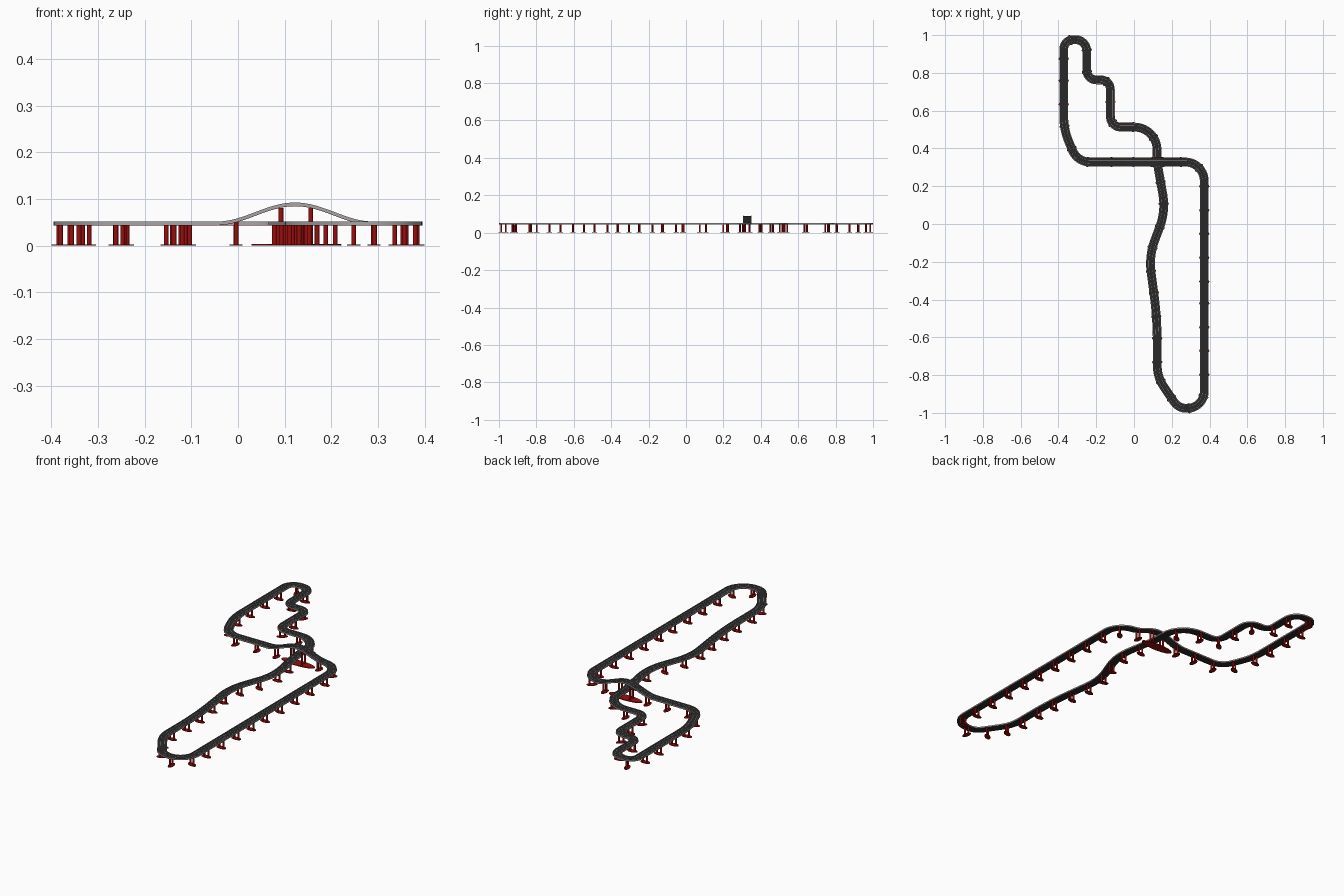
import bpy, bmesh, math
from mathutils import Vector, Matrix

if "Cube" in bpy.data.objects:
    bpy.data.objects.remove(bpy.data.objects["Cube"])

# Corners of the circuit: x, y, bend radius; the first is the bridge crown
CORNERS = [(.122, .328, 0), (.372, .328, .10), (.372, -.976, .09), (.235, -.976, .08),
           (.123, -.81, .2), (.123, -.5, 2), (.079, -.17, .35), (.168, .07, .33),
           (.122, .33, .5), (.122, .513, .12), (-.125, .513, .055), (-.125, .763, .05),
           (-.25, .763, .05), (-.25, .976, .06), (-.372, .976, .05),
           (-.372, .5, .35), (-.3, .328, .10)]
# Places where a stand is known to sit; the rest are spaced evenly between
ANCHORS = [(.246, .328), (.372, .2), (.372, -.8), (.29, -.976), (.19, -.93),
           (.123, -.73), (0, .513), (-.372, .87), (-.001, .328)]
STEP = .0105


def material(name, color):
    m = bpy.data.materials.new(name)
    m.diffuse_color = (*color, 1)
    m.use_nodes = True
    m.node_tree.nodes["Principled BSDF"].inputs["Base Color"].default_value = m.diffuse_color
    return m


BLACK = material("asphalt", (.022, .022, .022))
GREY = material("metal", (.38, .38, .38))
RED = material("red", (.33, .004, .004))


def rounded_path():
    pts = []
    n = len(CORNERS)
    for i, (x, y, r) in enumerate(CORNERS):
        p = Vector((x, y))
        if r == 0:
            pts.append(p)
            continue
        a = (Vector(CORNERS[i - 1][:2]) - p).normalized()
        b = (Vector(CORNERS[(i + 1) % n][:2]) - p).normalized()
        half = a.angle(b) / 2
        c = p + (a + b).normalized() * r / math.sin(half)
        start = p + a * r / math.tan(half) - c
        sweep = start.angle_signed(p + b * r / math.tan(half) - c)
        for k in range(17):
            pts.append(c + Matrix.Rotation(-sweep * k / 16, 2) @ start)
    return pts


def resample(pts):
    segs = [(a, b, (b - a).length) for a, b in zip(pts, pts[1:] + pts[:1])]
    total = sum(s[2] for s in segs)
    n = round(total / STEP)
    out, i, base = [], 0, 0
    for k in range(n):
        s = total * k / n
        while i < len(segs) - 1 and base + segs[i][2] < s:
            base += segs[i][2]
            i += 1
        a, b, l = segs[i]
        out.append(a.lerp(b, (s - base) / max(l, 1e-9)))
    return out, total


path, LENGTH = resample(rounded_path())
N = len(path)


def frame(i):
    """Point, sideways direction and bridge rise at sample i."""
    i %= N
    t = (path[(i + 1) % N] - path[i - 1]).normalized()
    d = min(i, N - i) * LENGTH / N
    rise = .041 * math.cos(math.pi / 2 * d / .17) ** 2 if d < .17 else 0
    return path[i], Vector((-t.y, t.x)), rise


def finish(name, bm, mat):
    bmesh.ops.recalc_face_normals(bm, faces=bm.faces)
    me = bpy.data.meshes.new(name)
    bm.to_mesh(me)
    bm.free()
    me.materials.append(mat)
    ob = bpy.data.objects.new(name, me)
    bpy.context.collection.objects.link(ob)
    bpy.context.view_layer.objects.active = ob
    ob.select_set(True)
    bpy.ops.object.shade_smooth_by_angle(angle=math.radians(35))
    ob.select_set(False)


def strip(name, boxes, mat):
    """Sweep rectangles (offset, width, z bottom, z top) round the circuit."""
    bm = bmesh.new()
    for off, w, z0, z1 in boxes:
        rings = []
        for i in range(N):
            p, side, rise = frame(i)
            ring = []
            for u, z in ((-w / 2, z0), (w / 2, z0), (w / 2, z1), (-w / 2, z1)):
                q = p + side * (off + u)
                ring.append(bm.verts.new((q.x, q.y, z + rise)))
            rings.append(ring)
        for a, b in zip(rings, rings[1:] + rings[:1]):
            for k in range(4):
                bm.faces.new((a[k], a[k - 3], b[k - 3], b[k]))
    finish(name, bm, mat)


def cylinder(bm, x, y, z0, z1, rx, ry, angle=0, seg=16):
    m = (Matrix.Translation((x, y, (z0 + z1) / 2)) @ Matrix.Rotation(angle, 4, 'Z')
         @ Matrix.Diagonal((rx, ry, z1 - z0, 1)))
    bmesh.ops.create_cone(bm, cap_ends=True, segments=seg, radius1=1, radius2=1,
                          depth=1, matrix=m)


# Roadway, edge walls, red trim under the walls and the two slot lanes
strip("roadway", [(0, .041, .0435, .049)], BLACK)
strip("edge_walls", [(s * .0215, .0022, .0435, .0515) for s in (-1, 1)], GREY)
strip("edge_trim", [(s * .0228, .0010, .0437, .0445) for s in (-1, 1)], RED)
strip("slot_rails", [(s * .0095, .0008, .0485, .0492) for s in (-1, 1)], GREY)

# Twin-post stands with oval feet, evenly spaced round the circuit
posts, feet = bmesh.new(), bmesh.new()
crown = path[0]
marks = [min(range(N), key=lambda i: (path[i] - Vector(a)).length) for a in ANCHORS]
stands = [marks[-1]]
for a, b in zip(marks, marks[1:]):
    n = max(1, round((b - a) * LENGTH / N / .124))
    stands += [round(a + (b - a) * k / n) for k in range(n)]
for i in stands:
    p, side, rise = frame(i)
    if (p - crown).length < .04:
        continue
    ang = math.atan2(side.y, side.x)
    cylinder(feet, p.x, p.y, 0, .003, .027, .014, ang, 24)
    for s in (-1, 1):
        q = p + side * s * .012
        cylinder(posts, q.x, q.y, .002, .044 + rise, .005, .005, ang, 12)

# Bridge stand straddling the lower road
cylinder(feet, crown.x + .003, crown.y, 0, .004, .096, .027, 0, 32)
for s in (-1, 1):
    for dy in (-.012, .012):
        cylinder(posts, crown.x + .002 + s * .032, crown.y + dy, .002, .081,
                 .005, .005, 0, 12)
finish("support_posts", posts, RED)
finish("support_feet", feet, RED)
